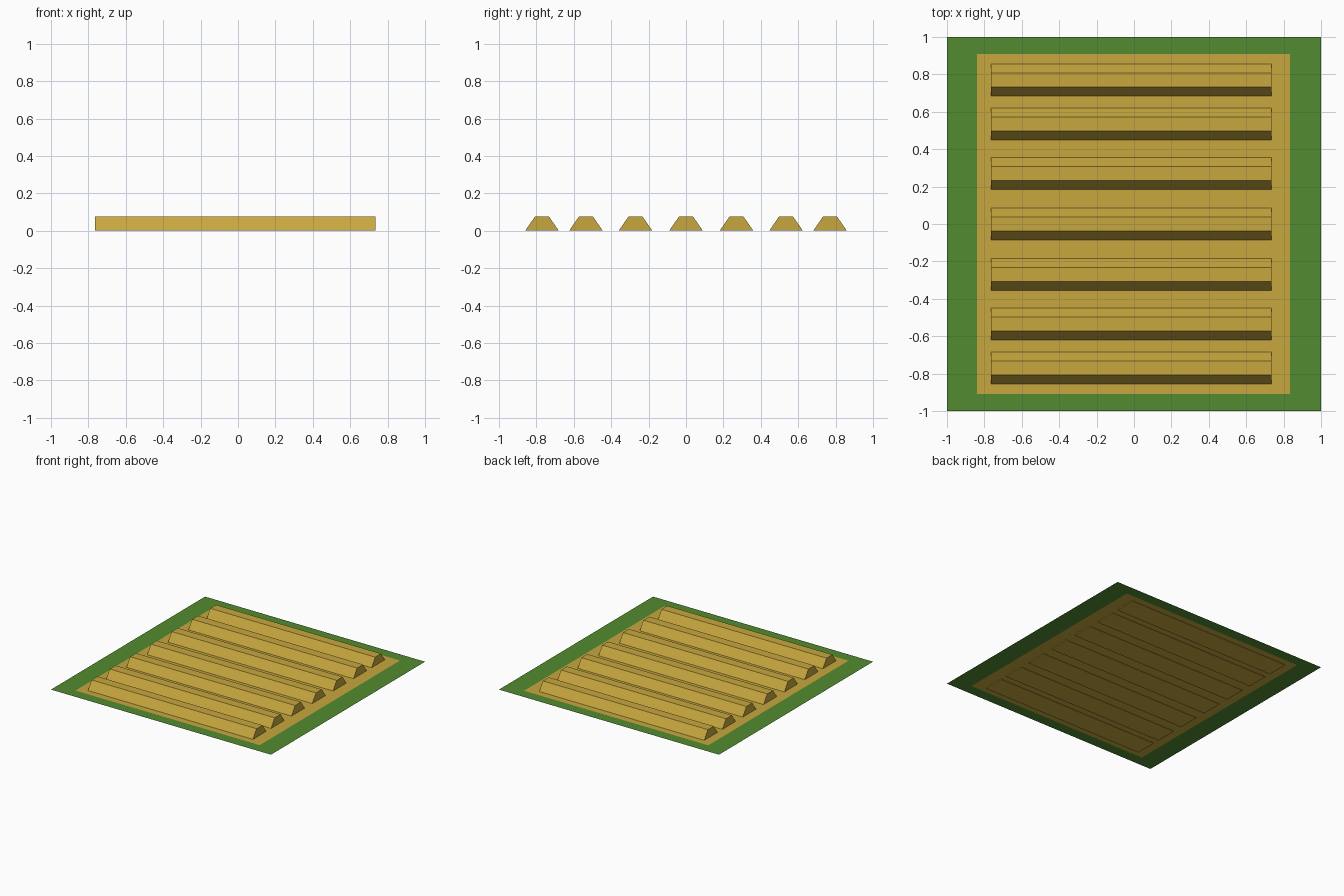
import bpy
import bmesh

if "Cube" in bpy.data.objects:
    bpy.data.objects.remove(bpy.data.objects["Cube"])


def material(name, rgb):
    mat = bpy.data.materials.new(name)
    mat.diffuse_color = (*rgb, 1.0)
    mat.use_nodes = True
    mat.node_tree.nodes["Principled BSDF"].inputs["Base Color"].default_value = mat.diffuse_color
    return mat


def finish(bm, name, mats):
    mesh = bpy.data.meshes.new(name)
    bm.to_mesh(mesh)
    bm.free()
    for m in mats:
        mesh.materials.append(m)
    obj = bpy.data.objects.new(name, mesh)
    bpy.context.collection.objects.link(obj)
    return obj


grass = material("grass_green", (0.085, 0.26, 0.03))
soil = material("soil_tan", (0.58, 0.39, 0.05))

# Flat ground: 3 x 3 patches, the middle one is soil and the rim is grass
GROUND_Z = 0.006
xs = (-1.0, -0.84, 0.835, 1.0)
ys = (-1.0, -0.91, 0.91, 1.0)
bm = bmesh.new()
grid = [[bm.verts.new((x, y, GROUND_Z)) for x in xs] for y in ys]
for j in range(3):
    for i in range(3):
        face = bm.faces.new((grid[j][i], grid[j][i + 1],
                             grid[j + 1][i + 1], grid[j + 1][i]))
        face.material_index = 1 if (i, j) == (1, 1) else 0
finish(bm, "ground", (grass, soil))


# Planting ridge: trapezoid profile (y, z) extruded along x
def ridge(name, y):
    profile = ((-0.09, 0), (0.09, 0), (0.038, 0.075), (-0.038, 0.075))
    bm = bmesh.new()
    end = bm.faces.new([bm.verts.new((-0.765, py, pz)) for py, pz in profile])
    res = bmesh.ops.extrude_face_region(bm, geom=[end], use_keep_orig=True)
    verts = [v for v in res["geom"] if isinstance(v, bmesh.types.BMVert)]
    bmesh.ops.translate(bm, verts=verts, vec=(1.5, 0, 0))
    bmesh.ops.recalc_face_normals(bm, faces=bm.faces)
    finish(bm, name, (soil,)).location.y = y


for n, y in enumerate((-0.77, -0.535, -0.27, 0.0, 0.27, 0.535, 0.77), 1):
    ridge(f"soil_ridge_{n}", y)
